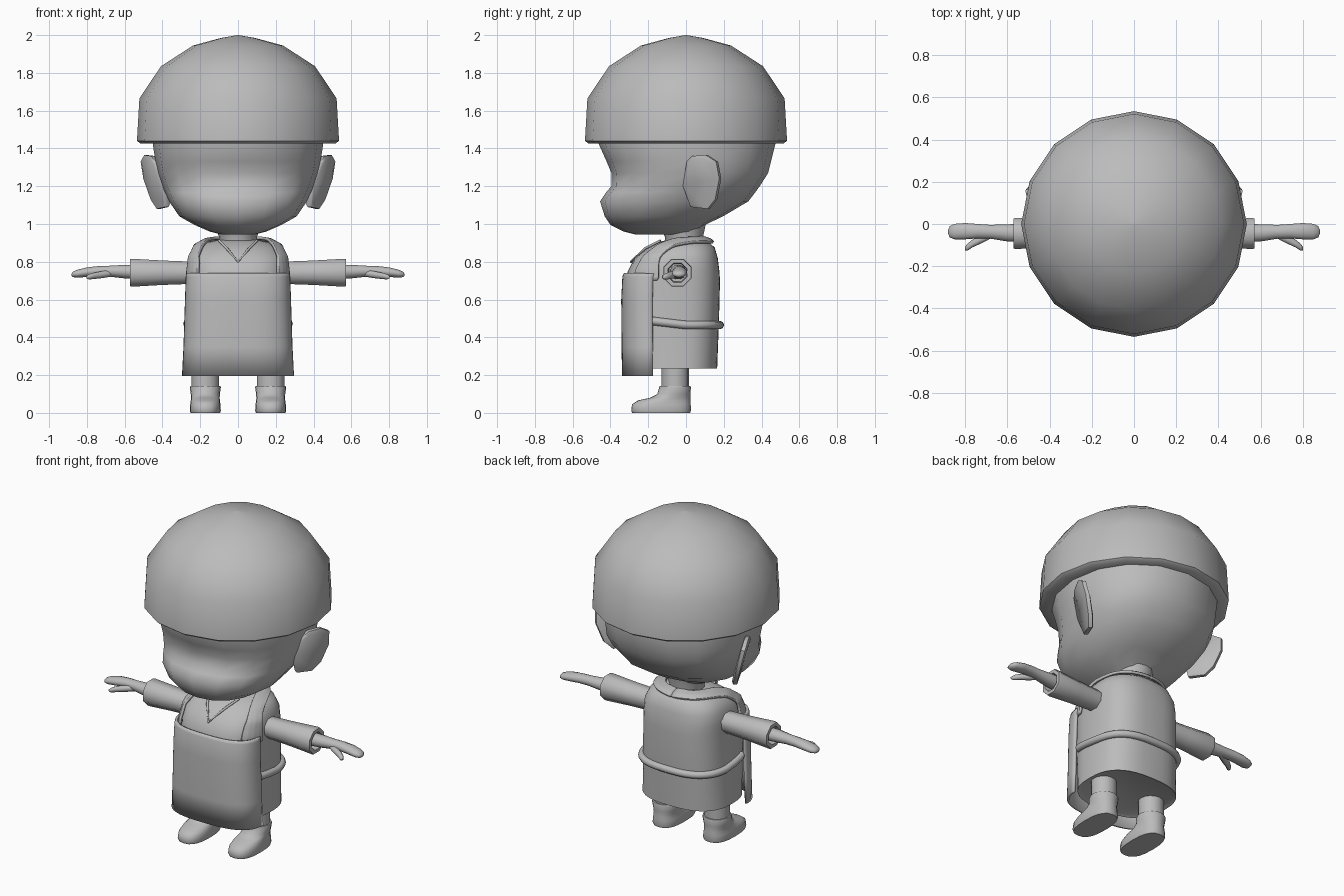
import bpy, bmesh, math
from math import sin, cos, pi

if "Cube" in bpy.data.objects:
    bpy.data.objects.remove(bpy.data.objects["Cube"])

grey = bpy.data.materials.new("plain grey")
grey.diffuse_color = (0.5, 0.5, 0.5, 1)
grey.use_nodes = True
grey.node_tree.nodes["Principled BSDF"].inputs["Base Color"].default_value = grey.diffuse_color


def finish(name, bm, angle=40, mods=()):
    """Turn a bmesh into a shaded object with modifiers."""
    bmesh.ops.recalc_face_normals(bm, faces=bm.faces[:])
    me = bpy.data.meshes.new(name)
    bm.to_mesh(me)
    bm.free()
    me.materials.append(grey)
    ob = bpy.data.objects.new(name, me)
    bpy.context.collection.objects.link(ob)
    for kind, props in mods:
        m = ob.modifiers.new(kind.title(), kind)
        for k, v in props.items():
            setattr(m, k, v)
    bpy.ops.object.select_all(action='DESELECT')
    ob.select_set(True)
    bpy.context.view_layer.objects.active = ob
    bpy.ops.object.shade_smooth_by_angle(angle=math.radians(angle))
    return ob


def skin(name, rows, closed=True, caps=True, angle=40, mods=()):
    """Bridge rows of points with quads."""
    bm = bmesh.new()
    vs = [[bm.verts.new(p) for p in r] for r in rows]
    n = len(rows[0])
    for a, b in zip(vs, vs[1:]):
        for i in range(n if closed else n - 1):
            j = (i + 1) % n
            bm.faces.new((a[i], a[j], b[j], b[i]))
    if closed and caps:
        bm.faces.new(vs[0])
        bm.faces.new(vs[-1])
    return finish(name, bm, angle, mods)


def ring(z, hx, y0, y1, e=2.0, n=16, x=0, a0=0, a1=2 * pi, full=True):
    """Super-ellipse slice at height z, from y0 (front) to y1 (back)."""
    yc, ry, pts = (y0 + y1) / 2, (y1 - y0) / 2, []
    for i in range(n):
        a = a0 + (a1 - a0) * i / (n if full else n - 1)
        c, s = cos(a), sin(a)
        pts.append((x + hx * math.copysign(abs(c) ** (2 / e), c),
                    yc + ry * math.copysign(abs(s) ** (2 / e), s), z))
    return pts


def along_x(stations, s, n=8):
    """Slices along x: (x, y, z, ry, rz), mirrored by s."""
    return [[(s * x, y + ry * cos((i + .5) * 2 * pi / n), z + rz * sin((i + .5) * 2 * pi / n))
             for i in range(n)] for x, y, z, ry, rz in stations]


def tube(name, pts, r, squash=1.0, cyclic=False):
    """Rounded cord through points."""
    cu = bpy.data.curves.new(name, 'CURVE')
    cu.dimensions = '3D'
    cu.bevel_depth, cu.bevel_resolution, cu.use_fill_caps = r, 2, True
    sp = cu.splines.new('POLY')
    sp.points.add(len(pts) - 1)
    for p, co in zip(sp.points, pts):
        p.co = (*co, 1)
    sp.use_smooth = True
    cu.materials.append(grey)
    ob = bpy.data.objects.new(name, cu)
    bpy.context.collection.objects.link(ob)


# cap of hair: low-sided dome with a thin lip
skin("hair_cap", [ring(z, r, -r, r) for z, r in
     [(1.43, .43), (1.425, .515), (1.44, .535), (1.665, .522), (1.835, .408), (1.945, .238), (1.985, .09), (2.0, .003)]], angle=50)

# head with protruding muzzle, tapering to the neck
skin("head", [ring(*r) for r in [
    (.945, .09, -.27, .05, 2), (.96, .15, -.33, .07, 2), (.995, .23, -.40, .10, 2.2),
    (1.04, .31, -.43, .195, 2.3), (1.12, .365, -.455, .33, 2.3), (1.165, .385, -.425, .365, 2.35),
    (1.2, .40, -.395, .39, 2.4), (1.27, .425, -.395, .435, 2.3), (1.33, .437, -.42, .45, 2.2),
    (1.43, .452, -.465, .475, 2.1), (1.5, .45, -.46, .46, 2)]], angle=60)
skin("neck", [ring(z, r, -r + c, r + c, n=16) for z, r, c in
     [(.86, .10, -.01), (.93, .10, -.01), (1.0, .125, -.02)]])

# tunic body
BODY = [(.245, .255, -.27, .15, 2.6), (.235, .277, -.29, .165, 2.6), (.5, .262, -.312, .175, 2.8),
        (.7, .258, -.316, .18, 2.8), (.75, .257, -.308, .177, 2.8), (.82, .252, -.272, .168, 2.7),
        (.875, .222, -.2, .152, 2.4), (.905, .165, -.145, .12, 2.1), (.915, .1, -.1, .09, 2)]
body = skin("tunic", [ring(*r, n=40) for r in BODY], angle=50)

# apron front panel wrapping the belly
A = math.radians(3)
skin("apron", [ring(z, hx, y0, y1, 2.9, 33, 0, pi + A, 2 * pi - A, False) for z, hx, y0, y1 in
     [(.195, .29, -.332, .03), (.35, .282, -.334, .03), (.6, .274, -.336, .03), (.72, .27, -.33, .03), (.738, .268, -.322, .03)]],
     closed=False, mods=[('SOLIDIFY', dict(thickness=.014, offset=0))])

# shoulder straps meeting behind the neck
OUT = [(.272, -.14, .7), (.272, -.15, .78), (.26, -.135, .85), (.23, -.06, .895), (.19, .05, .9), (.12, .12, .895), (0, .14, .89)]
INN = [(.235, -.31, .7), (.235, -.285, .78), (.215, -.21, .87), (.17, -.11, .91), (.13, .02, .92), (.08, .075, .92), (0, .085, .92)]
wrap = dict(target=body, wrap_mode='OUTSIDE_SURFACE', offset=.014)
for s, side in ((1, "right"), (-1, "left")):
    rows = [[tuple((s if k == 0 else 1) * (o[k] + (i[k] - o[k]) * t / 6) for k in range(3)) for t in range(7)]
            for o, i in zip(OUT, INN)]
    skin(side + "_strap", rows, closed=False, angle=50, mods=[
        ('SUBSURF', dict(levels=2, render_levels=2)), ('SHRINKWRAP', wrap),
        ('SOLIDIFY', dict(thickness=.016, offset=0))])

# waist tie around the back
tie = ring(0, .268, -.312, .18, 2.8, 25, 0, -.35, pi + .35, False)
tube("waist_tie", [(x, y, .465 + max(0, -y) * .12) for x, y, z in tie], .022)

# crossed neckline edges
tube("neckline", [(-.1, -.135, .912), (-.06, -.215, .872), (0, -.29, .80), (.06, -.215, .872), (.1, -.135, .912)], .007)

EAR = [(0, 1.33), (.03, 1.36), (.1, 1.365), (.155, 1.33), (.172, 1.24), (.15, 1.13), (.11, 1.08), (.02, 1.09), (-.02, 1.2)]
for s, side in ((1, "right"), (-1, "left")):
    # ear: tilted plate sweeping outward and back
    rows = []
    for t, k in ((-.018, .9), (-.01, 1), (.012, 1), (.018, .85)):
        rows.append([(s * (.40 + .5 * u * k + .25 * (z - 1.22) + t * .87), .01 + u * k - t * .5,
                      1.22 + (z - 1.22) * k) for u, z in EAR])
    skin(side + "_ear", rows, angle=50)

    # sleeve with a recessed cuff
    skin(side + "_sleeve", along_x([(.2, -.045, .742, .062, .062), (.4, -.045, .742, .07, .07),
         (.56, -.045, .742, .08, .08), (.572, -.045, .742, .077, .077), (.572, -.045, .742, .055, .055),
         (.53, -.045, .742, .05, .05)], s), angle=50)

    # forearm flowing into a flat hand
    skin(side + "_arm", along_x([(.5, -.043, .745, .045, .04), (.6, -.042, .748, .042, .037),
         (.68, -.037, .75, .034, .03), (.74, -.034, .75, .035, .028), (.8, -.034, .745, .04, .026),
         (.85, -.036, .737, .038, .022), (.873, -.037, .733, .028, .015), (.881, -.037, .732, .01, .006)], s, 12), angle=60)
    skin(side + "_thumb", along_x([(.67, -.045, .74, .02, .02), (.72, -.07, .732, .022, .02),
         (.765, -.092, .725, .02, .018), (.79, -.11, .72, .018, .015), (.802, -.118, .718, .008, .006)], s), angle=60)

    # leg and boot
    x = s * .173
    skin(side + "_leg", [ring(z, .073, -.13, .015, 2, 16, x) for z in (.1, .26)])
    skin(side + "_boot", [ring(z, hx, y0, y1, e, 20, x) for z, hx, y0, y1, e in
         [(0, .078, -.285, .022, 2.6), (.012, .082, -.29, .026, 2.6), (.045, .08, -.286, .025, 2.5),
          (.066, .077, -.255, .024, 2.3), (.08, .076, -.19, .023, 2.1), (.1, .077, -.152, .023, 2),
          (.135, .082, -.142, .026, 2), (.143, .079, -.138, .023, 2), (.143, .07, -.128, .013, 2)]], angle=50)
